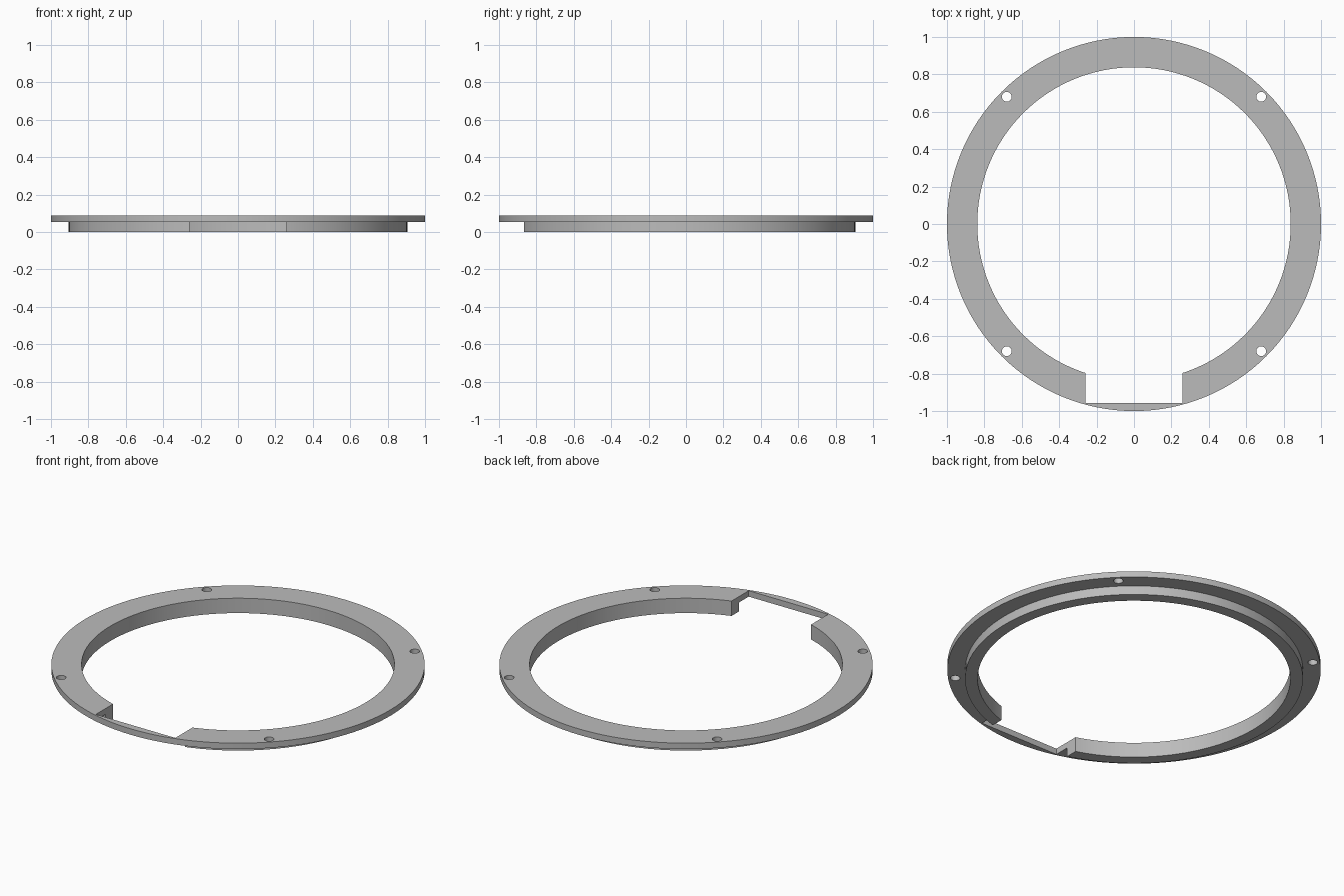
import bpy
import math

cube = bpy.data.objects.get("Cube")
if cube:
    bpy.data.objects.remove(cube, do_unlink=True)

OUTER, LIP, INNER = 1.0, 0.905, 0.838
STEP, TOP = 0.053, 0.088
SEGMENTS = 128

grey = bpy.data.materials.new("plain grey")
grey.use_nodes = True
colour = (0.5, 0.5, 0.5, 1)
grey.diffuse_color = colour
grey.node_tree.nodes["Principled BSDF"].inputs["Base Color"].default_value = colour


def lathe(name, profile):
    """Spin a closed (radius, height) profile around z."""
    n = len(profile)
    verts, faces = [], []
    for s in range(SEGMENTS):
        a = 2 * math.pi * s / SEGMENTS
        verts += [(r * math.cos(a), r * math.sin(a), z) for r, z in profile]
        t = (s + 1) % SEGMENTS
        for i in range(n):
            j = (i + 1) % n
            faces.append((s * n + i, t * n + i, t * n + j, s * n + j))
    mesh = bpy.data.meshes.new(name)
    mesh.from_pydata(verts, [], faces)
    obj = bpy.data.objects.new(name, mesh)
    bpy.context.collection.objects.link(obj)
    return obj


def cut(target, cutter):
    """Subtract the cutter from the target, then remove the cutter."""
    cutter.hide_render = True
    mod = target.modifiers.new("cut", "BOOLEAN")
    mod.operation = "DIFFERENCE"
    mod.solver = "EXACT"
    mod.object = cutter
    bpy.ops.object.select_all(action="DESELECT")
    target.select_set(True)
    bpy.context.view_layer.objects.active = target
    bpy.ops.object.modifier_apply(modifier=mod.name)
    bpy.data.objects.remove(cutter, do_unlink=True)


# Flanged ring: wide flange on top of a narrower locating lip
ring = lathe("flanged_ring", [
    (INNER, 0), (LIP, 0), (LIP, STEP), (OUTER, STEP), (OUTER, TOP), (INNER, TOP)])
ring.data.materials.append(grey)

# Rectangular front notch, leaving a thin sliver of flange
NOTCH_HALF, NOTCH_FRONT, NOTCH_BACK = 0.26, -0.957, -0.6
bpy.ops.mesh.primitive_cube_add(
    size=1, location=(0, (NOTCH_FRONT + NOTCH_BACK) / 2, TOP / 2))
notch = bpy.context.object
notch.name = "notch_cutter"
notch.scale = (2 * NOTCH_HALF, NOTCH_BACK - NOTCH_FRONT, 0.4)
bpy.context.view_layer.update()
cut(ring, notch)

# Four screw holes through the flange
for sx in (-1, 1):
    for sy in (-1, 1):
        bpy.ops.mesh.primitive_cylinder_add(
            vertices=32, radius=0.026, depth=0.4, location=(sx * 0.68, sy * 0.68, TOP))
        hole = bpy.context.object
        hole.name = "hole_cutter"
        cut(ring, hole)

# One material on every face, smooth round walls with crisp edges
ring.data.materials.clear()
ring.data.materials.append(grey)
for face in ring.data.polygons:
    face.material_index = 0
bpy.ops.object.select_all(action="DESELECT")
ring.select_set(True)
bpy.context.view_layer.objects.active = ring
bpy.ops.object.shade_smooth_by_angle(angle=math.radians(30))
